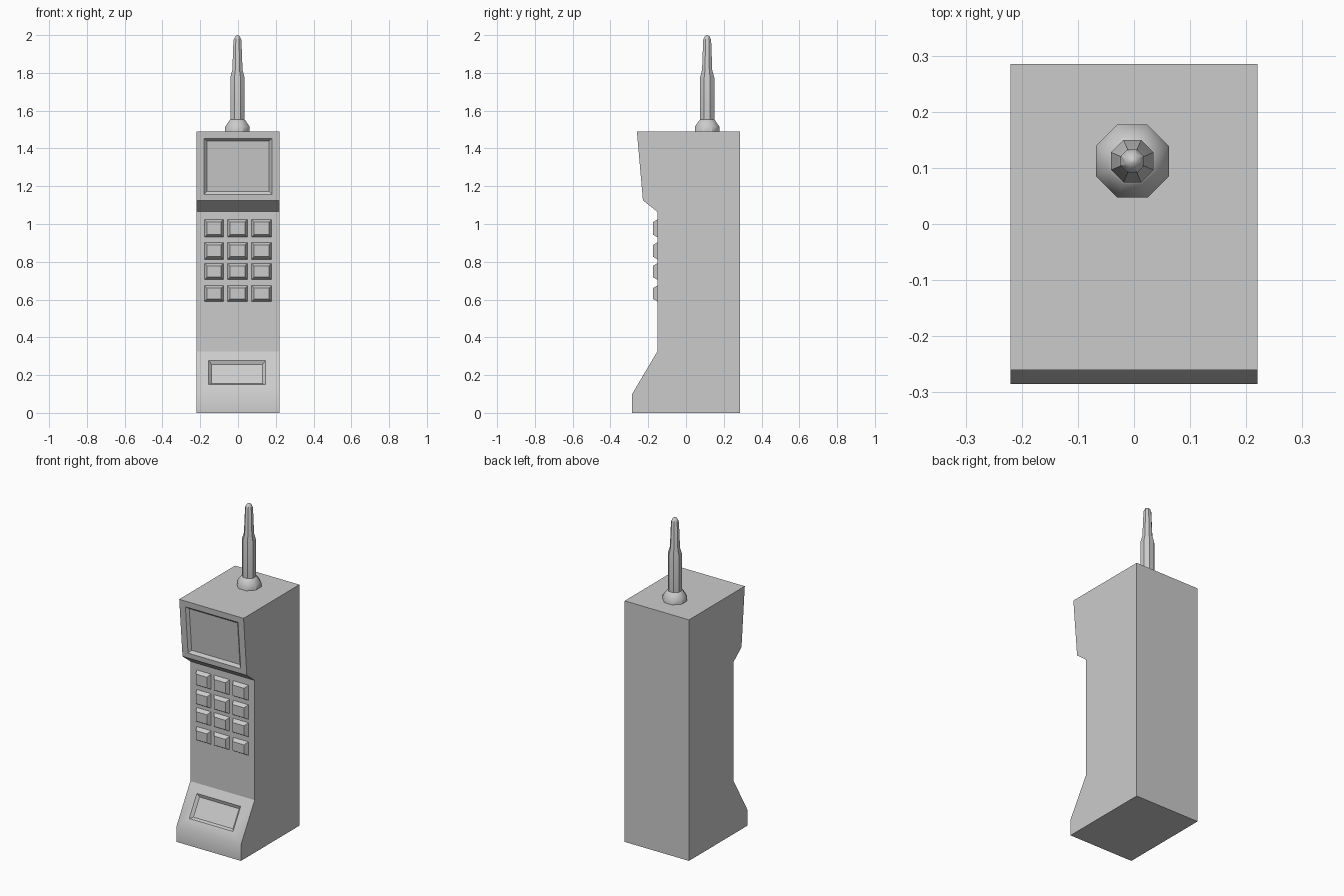
import bpy, bmesh, math
from mathutils import Vector

if "Cube" in bpy.data.objects:
    bpy.data.objects.remove(bpy.data.objects["Cube"])

SMOOTH = math.radians(38)


def make_object(name, bm):
    bmesh.ops.recalc_face_normals(bm, faces=bm.faces)
    mesh = bpy.data.meshes.new(name)
    bm.to_mesh(mesh)
    bm.free()
    obj = bpy.data.objects.new(name, mesh)
    bpy.context.collection.objects.link(obj)
    return obj


def activate(obj):
    bpy.ops.object.select_all(action='DESELECT')
    obj.select_set(True)
    bpy.context.view_layer.objects.active = obj


def loft(bm, rings):
    """Skin closed rings of points and cap both ends."""
    rings = [[bm.verts.new(p) for p in ring] for ring in rings]
    n = len(rings[0])
    for a, b in zip(rings, rings[1:]):
        for i in range(n):
            j = (i + 1) % n
            bm.faces.new((a[i], a[j], b[j], b[i]))
    bm.faces.new(rings[0])
    bm.faces.new(rings[-1])


def front_frustum(bm, x0, x1, low, high, levels):
    """Rectangle on a front face between (y, z) points low and high.
    Each level is (distance outward, inset)."""
    lo, hi = Vector((0, *low)), Vector((0, *high))
    up = (hi - lo).normalized()
    out = up.cross(Vector((-1, 0, 0)))
    if out.y > 0:
        out = -out
    rings = []
    for d, s in levels:
        a, b = lo + up * s + out * d, hi - up * s + out * d
        rings.append([a + Vector((x0 + s, 0, 0)), a + Vector((x1 - s, 0, 0)),
                      b + Vector((x1 - s, 0, 0)), b + Vector((x0 + s, 0, 0))])
    loft(bm, rings)


def lerp_y(p, q, z):
    return p[0] + (q[0] - p[0]) * (z - p[1]) / (q[1] - p[1])


# Body: side profile extruded across the width
TOP, BROW = (-0.26, 1.49), (-0.228, 1.125)
KNEE, CHIN = (-0.152, 0.325), (-0.285, 0.10)
profile = [(0.285, 0), (0.285, 1.49), TOP, BROW, (-0.152, 1.065),
           KNEE, CHIN, (-0.285, 0)]
bm = bmesh.new()
loft(bm, [[(x, y, z) for y, z in profile] for x in (-0.22, 0.22)])
body = make_object("handset_body", bm)

# Shallow recesses: earpiece panel and mouthpiece panel
recesses = [("earpiece_cutter", -0.18, 0.18, 1.157, 1.453, BROW, TOP),
            ("mouthpiece_cutter", -0.155, 0.145, 0.15, 0.277, CHIN, KNEE)]
for name, x0, x1, z0, z1, p, q in recesses:
    bm = bmesh.new()
    front_frustum(bm, x0, x1, (lerp_y(p, q, z0), z0), (lerp_y(p, q, z1), z1),
                  [(0.015, -0.015), (-0.015, 0.015)])
    cutter = make_object(name, bm)
    mod = body.modifiers.new(name, 'BOOLEAN')
    mod.operation = 'DIFFERENCE'
    mod.solver = 'EXACT'
    mod.object = cutter
    activate(body)
    bpy.ops.object.modifier_apply(modifier=mod.name)
    bpy.data.objects.remove(cutter)

# Soft chin bend, crisp edge under the keypad
activate(body)
bpy.ops.object.shade_smooth_by_angle(angle=SMOOTH)
verts = body.data.vertices
for e in body.data.edges:
    if all(abs(verts[i].co.z - KNEE[1]) < 1e-4 for i in e.vertices):
        e.use_edge_sharp = True

# Keypad: four rows of three bevelled keys
columns = [(-0.178, -0.077), (-0.056, 0.050), (0.072, 0.178)]
rows = [(0.930, 1.024), (0.813, 0.903), (0.705, 0.792), (0.590, 0.674)]
bm = bmesh.new()
for z0, z1 in rows:
    for x0, x1 in columns:
        front_frustum(bm, x0, x1, (-0.152, z0), (-0.152, z1),
                      [(-0.005, 0), (0, 0), (0.023, 0.014)])
make_object("keypad", bm)

# Antenna: octagonal collar, sleeve and tapering whip (apothem, height)
steps = [(0.065, 1.48), (0.065, 1.515), (0.041, 1.55), (0.038, 1.552),
         (0.038, 1.775), (0.027, 1.815), (0.021, 1.975), (0.011, 1.995),
         (0.002, 2.0)]
bm = bmesh.new()
angles = [math.radians(22.5 + 45 * i) for i in range(8)]
loft(bm, [[(-0.003 + r / math.cos(math.pi / 8) * math.cos(a),
            0.112 + r / math.cos(math.pi / 8) * math.sin(a), z)
           for a in angles] for r, z in steps])
antenna = make_object("antenna", bm)
activate(antenna)
bpy.ops.object.shade_smooth_by_angle(angle=SMOOTH)
